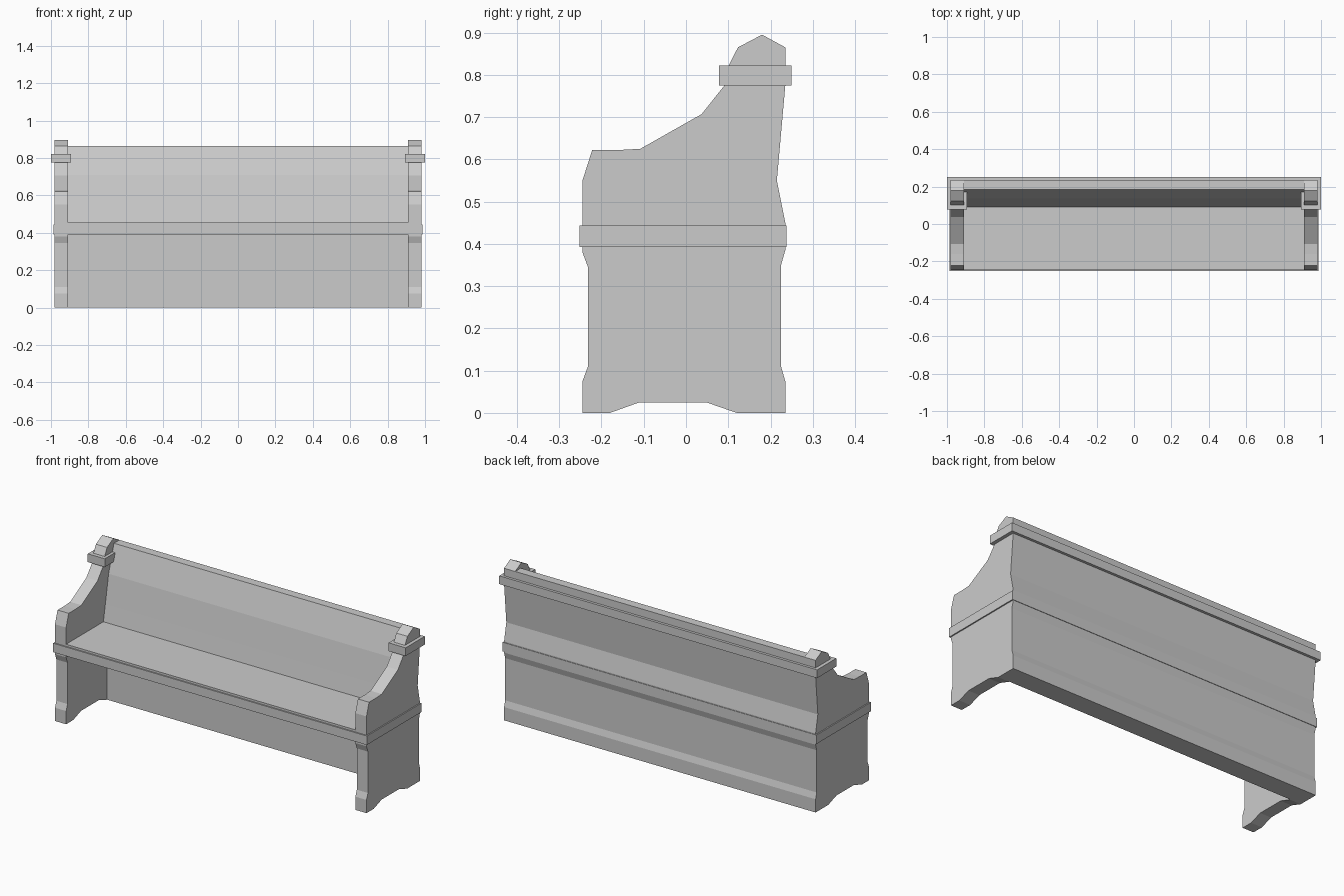
import bpy, bmesh


def prism(name, profile, x0, x1):
    """Extrude a (y, z) outline along x."""
    bm = bmesh.new()
    face = bm.faces.new([bm.verts.new((x0, y, z)) for y, z in profile])
    ext = bmesh.ops.extrude_face_region(bm, geom=[face])
    verts = [g for g in ext["geom"] if isinstance(g, bmesh.types.BMVert)]
    bmesh.ops.translate(bm, verts=verts, vec=(x1 - x0, 0, 0))
    bmesh.ops.recalc_face_normals(bm, faces=bm.faces)
    me = bpy.data.meshes.new(name)
    bm.to_mesh(me)
    bm.free()
    ob = bpy.data.objects.new(name, me)
    bpy.context.collection.objects.link(ob)
    return ob


def box(name, x0, x1, y0, y1, z0, z1):
    return prism(name, [(y0, z0), (y1, z0), (y1, z1), (y0, z1)], x0, x1)


# Rear contour shared by the end panels and the backrest
rear = [(0.235, 0), (0.235, 0.075), (0.225, 0.11), (0.225, 0.35),
        (0.235, 0.385), (0.235, 0.45), (0.215, 0.55), (0.235, 0.775),
        (0.235, 0.865)]

# Shaped end panels with arched foot, armrest and peaked top
end_profile = rear + [
    (0.18, 0.895), (0.123, 0.865), (0.10, 0.82), (0.091, 0.775),
    (0.037, 0.707), (-0.108, 0.625), (-0.16, 0.622), (-0.222, 0.622),
    (-0.245, 0.55), (-0.245, 0.38), (-0.232, 0.345), (-0.232, 0.11),
    (-0.245, 0.075), (-0.245, 0), (-0.18, 0), (-0.11, 0.025),
    (0.048, 0.025), (0.12, 0)]

for side, s in (("left", -1), ("right", 1)):
    prism(side + "_end_panel", end_profile, s * 0.91, s * 0.98)
    # Collar around the top of each end
    box(side + "_collar", s * 0.893, s * 1.0, 0.078, 0.25, 0.775, 0.822)

# Backrest with curved front, running down to the floor
prism("backrest", rear + [(0.185, 0.865), (0.137, 0.71), (0.108, 0.55),
                          (0.09, 0.455), (0.09, 0.41), (0.122, 0.41),
                          (0.122, 0)], -0.91, 0.91)

# Rail across the rear of the backrest, joining the collars
box("rear_rail", -0.893, 0.893, 0.20, 0.25, 0.775, 0.822)

# Seat board and the belt moulding around the whole bench
box("seat", -0.91, 0.91, -0.245, 0.10, 0.40, 0.455)
box("belt_moulding", -0.987, 0.987, -0.252, 0.238, 0.392, 0.443)
